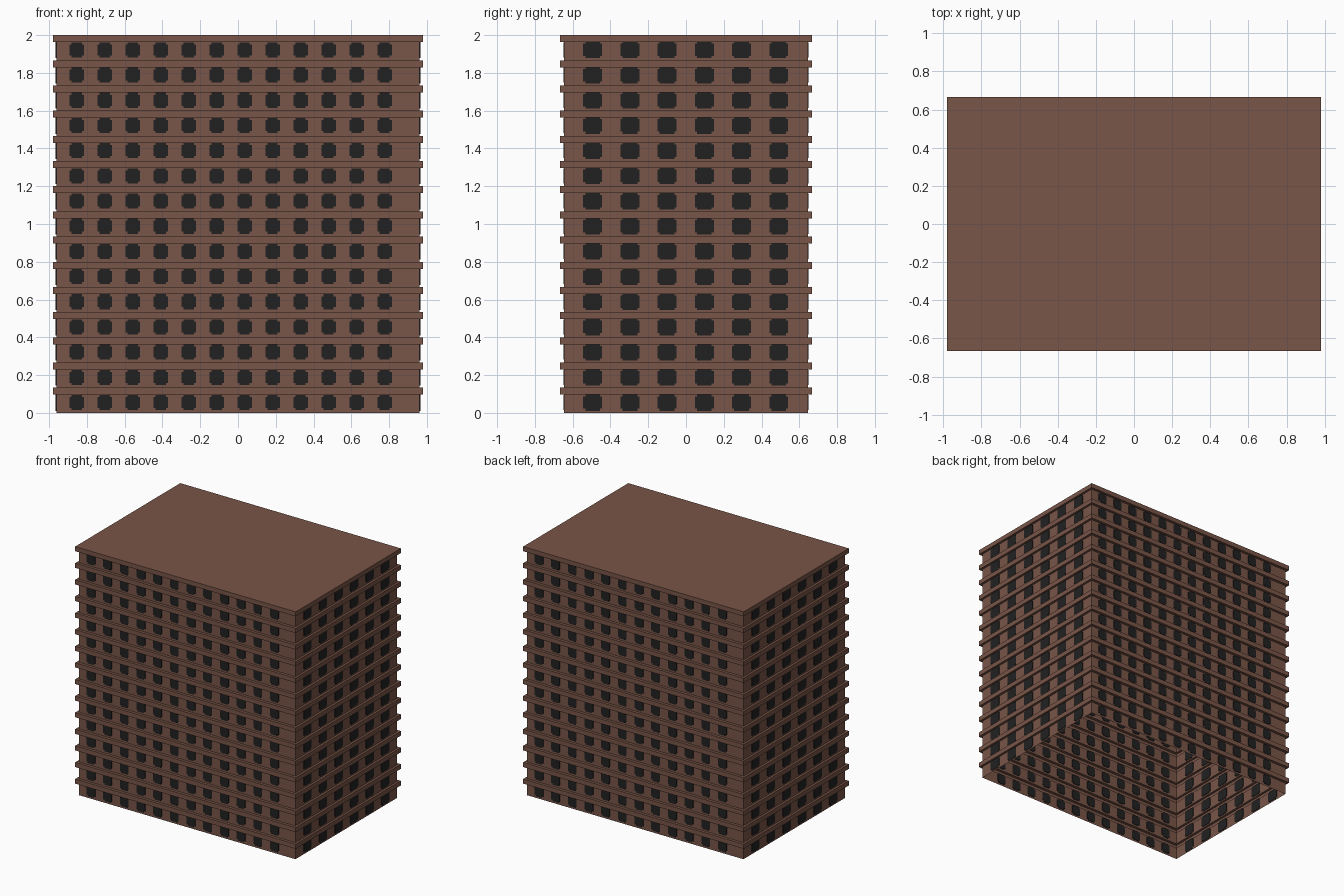
import bpy, bmesh
from math import radians
from mathutils import Matrix, Vector

cube = bpy.data.objects.get("Cube")
if cube:
    bpy.data.objects.remove(cube, do_unlink=True)

FLOORS = 15
PITCH = 2.0 / FLOORS
LEDGE = 0.037
WALL = (0.962, 0.645)
RIM = (0.98, 0.667)


def material(name, rgb):
    m = bpy.data.materials.new(name)
    m.use_nodes = True
    m.diffuse_color = (*rgb, 1)
    m.node_tree.nodes["Principled BSDF"].inputs["Base Color"].default_value = (*rgb, 1)
    return m


def finish(bm, name, mat):
    bmesh.ops.recalc_face_normals(bm, faces=bm.faces)
    mesh = bpy.data.meshes.new(name)
    bm.to_mesh(mesh)
    bm.free()
    mesh.materials.append(mat)
    ob = bpy.data.objects.new(name, mesh)
    bpy.context.collection.objects.link(ob)
    return ob


brown = material("brown wall", (0.191, 0.091, 0.065))
dark = material("dark glass", (0.0152, 0.0152, 0.0152))

# Hollow tower: stepped rings with a ledge on every floor, open below, roof on top
bm = bmesh.new()
steps = []
for f in range(FLOORS):
    low, high = f * PITCH, (f + 1) * PITCH
    steps += [(WALL, low), (WALL, high - LEDGE), (RIM, high - LEDGE), (RIM, high)]
rings = [[bm.verts.new((sx * h[0], sy * h[1], z))
          for sx, sy in ((-1, -1), (1, -1), (1, 1), (-1, 1))] for h, z in steps]
for a, b in zip(rings, rings[1:]):
    for i in range(4):
        j = (i + 1) % 4
        bm.faces.new((a[i], a[j], b[j], b[i]))
bm.faces.new(rings[-1])
finish(bm, "tower_walls", brown)


def window(bm, spin, u, z, distance, w, h, notch=0.011, thick=0.004):
    """Thin plate with notched corners, showing on both sides of the wall."""
    outline = []
    for sx, sz in ((1, 1), (-1, 1), (-1, -1), (1, -1)):
        corner = [(w, h - notch), (w - notch, h - notch), (w - notch, h)]
        if sx * sz < 0:
            corner.reverse()
        outline += [(sx * x, sz * y) for x, y in corner]
    loops = [[bm.verts.new(spin @ Vector((u + x, -distance + d, z + y)))
              for x, y in outline] for d in (-thick, thick)]
    bm.faces.new(loops[0])
    bm.faces.new(loops[1][::-1])
    n = len(outline)
    for i in range(n):
        j = (i + 1) % n
        bm.faces.new((loops[0][i], loops[1][i], loops[1][j], loops[0][j]))


# Window grids: long sides, then short sides; opposite sides are half a turn apart
long_side = dict(count=12, first=-0.854, gap=0.1482, distance=WALL[1], w=0.038, h=0.04)
short_side = dict(count=6, first=-0.494, gap=0.197, distance=WALL[0], w=0.05, h=0.044)
for name, angle, s in (("front_windows", 0, long_side), ("left_windows", 90, short_side),
                       ("back_windows", 180, long_side), ("right_windows", 270, short_side)):
    bm = bmesh.new()
    spin = Matrix.Rotation(radians(angle), 3, "Z")
    for f in range(FLOORS):
        for i in range(s["count"]):
            window(bm, spin, s["first"] + i * s["gap"], f * PITCH + 0.055,
                   s["distance"], s["w"], s["h"])
    finish(bm, name, dark)
